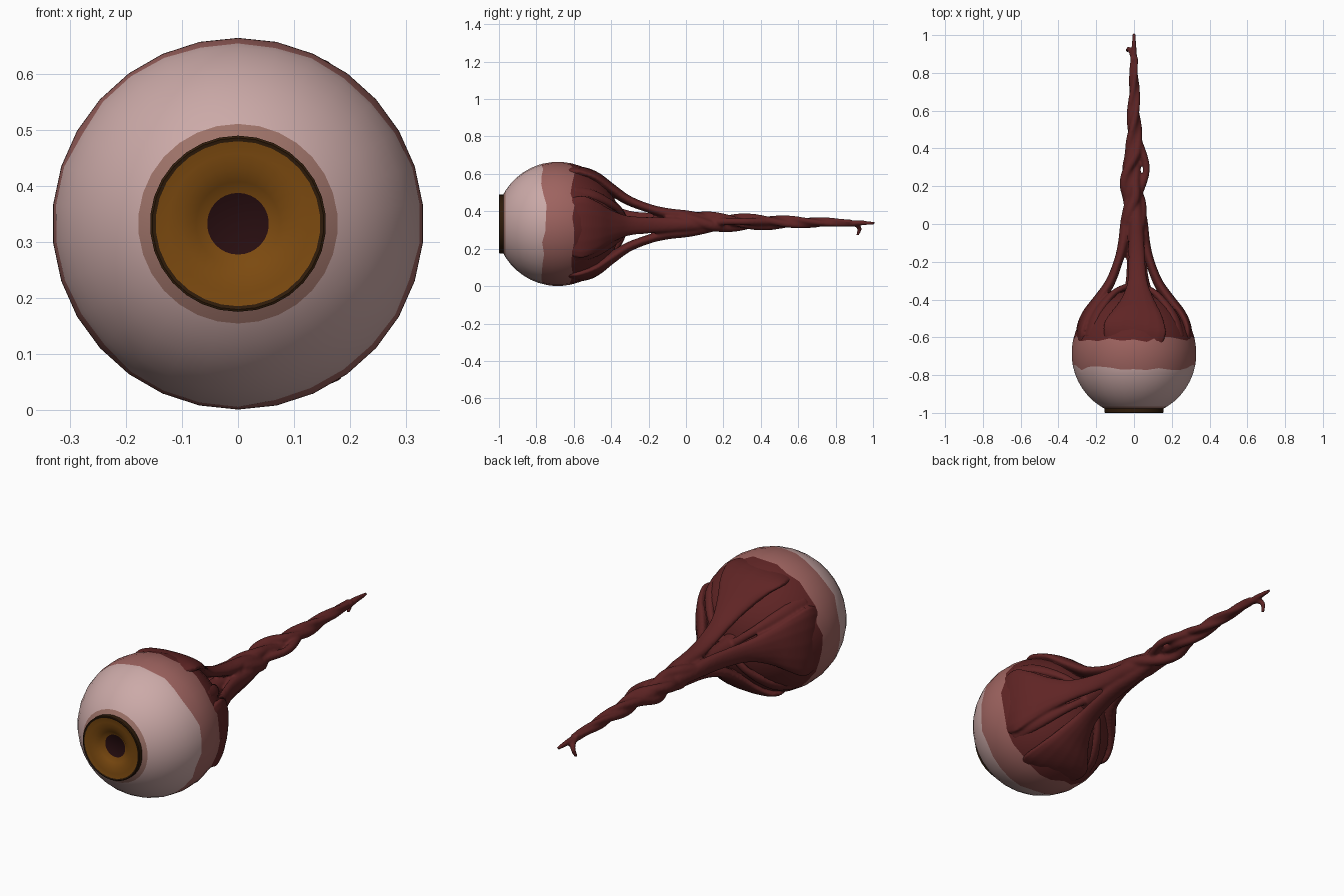
import bpy, bmesh, math, random
from mathutils import Vector

if "Cube" in bpy.data.objects:
    bpy.data.objects.remove(bpy.data.objects["Cube"])

random.seed(4)
C = Vector((0, -0.685, 0.3325))   # eyeball centre
R = 0.332


def mat(name, rgb):
    m = bpy.data.materials.new(name)
    m.diffuse_color = (*rgb, 1)
    m.use_nodes = True
    m.node_tree.nodes["Principled BSDF"].inputs["Base Color"].default_value = m.diffuse_color
    return m


pale = mat("pale_pink", (0.60, 0.40, 0.39))
pink = mat("raw_pink", (0.34, 0.125, 0.115))
red = mat("dark_red_flesh", (0.115, 0.018, 0.018))
tan = mat("tan_rim", (0.34, 0.17, 0.14))
amber = mat("amber_iris", (0.20, 0.068, 0.005))
brown = mat("dark_brown", (0.028, 0.011, 0.003))
black = mat("pupil_black_red", (0.02, 0.004, 0.005))


def finish(name, bm, mats, angle):
    bmesh.ops.recalc_face_normals(bm, faces=bm.faces)
    me = bpy.data.meshes.new(name)
    bm.to_mesh(me)
    bm.free()
    ob = bpy.data.objects.new(name, me)
    bpy.context.collection.objects.link(ob)
    for m in mats:
        me.materials.append(m)
    bpy.ops.object.select_all(action='DESELECT')
    ob.select_set(True)
    bpy.context.view_layer.objects.active = ob
    bpy.ops.object.shade_smooth_by_angle(angle=math.radians(angle))
    return ob


def lathe(name, rows, point, mats, angle, segs=30):
    """rows: material index of the band after each row; point(row, seg) -> (radius, y)."""
    bm = bmesh.new()
    rings = []
    for i in range(len(rows)):
        ring = []
        for s in range(segs):
            r, y = point(i, s)
            a = 2 * math.pi * s / segs
            ring.append(bm.verts.new((r * math.sin(a), y, C.z + r * math.cos(a))))
        rings.append(ring)
    for i in range(len(rows) - 1):
        for s in range(segs):
            t = (s + 1) % segs
            f = bm.faces.new((rings[i][s], rings[i][t], rings[i + 1][t], rings[i + 1][s]))
            f.material_index = rows[i]
    bm.faces.new(rings[-1]).material_index = rows[-1]
    return finish(name, bm, mats, angle)


# Eyeball: bands of colour with ragged borders
phis = [26, 32.4, 40, 48, 56, 64, 71, 77, 85, 94, 103, 111, 120, 130, 140, 150, 160, 170, 177]
bands = [0] + [1] * 6 + [2] * 3 + [3] * 9
ragged = {7: [random.uniform(-3, 3) for _ in range(30)],
          10: [random.uniform(-3, 3) for _ in range(30)]}


def ball_point(i, s):
    p = math.radians(phis[i] + (ragged[i][s] if i in ragged else 0))
    return R * math.sin(p), C.y - R * math.cos(p)


lathe("eyeball", bands, ball_point, [tan, pale, pink, red], 60)

# Iris: dark drum, dished amber ring, sunken pupil
iris = [(0.157, -0.955, 0), (0.157, -0.998, 0), (0.153, -1.0, 0), (0.147, -0.998, 1),
        (0.125, -0.997, 1), (0.10, -0.992, 1), (0.075, -0.982, 1), (0.055, -0.966, 2)]
lathe("iris", [p[2] for p in iris], lambda i, s: iris[i][:2], [brown, amber, black], 40)


# Flesh: tubes fused by a voxel remesh
def spline(pts, n=6):
    """Catmull-Rom through tuples of any length."""
    out = []
    for i in range(len(pts) - 1):
        q = [pts[max(0, min(len(pts) - 1, i + k))] for k in (-1, 0, 1, 2)]
        for j in range(n):
            t = j / n
            out.append([0.5 * (2 * b + (c - a) * t + (2 * a - 5 * b + 4 * c - d) * t * t
                               + (3 * b - a - 3 * c + d) * t ** 3) for a, b, c, d in zip(*q)])
    return out + [list(pts[-1])]


def tube(bm, pts, ref, n=14):
    """pts: (x, y, z, half thickness along ref, half width across)."""
    pts = spline(pts)
    pos = [Vector(p[:3]) for p in pts]
    rings = []
    for i, p in enumerate(pts):
        t = (pos[min(i + 1, len(pos) - 1)] - pos[max(i - 1, 0)]).normalized()
        u = (ref - t * ref.dot(t)).normalized()
        v = t.cross(u)
        rings.append([bm.verts.new(pos[i] + u * p[3] * math.cos(2 * math.pi * k / n)
                                   + v * p[4] * math.sin(2 * math.pi * k / n)) for k in range(n)])
    for a, b in zip(rings, rings[1:]):
        for k in range(n):
            m = (k + 1) % n
            bm.faces.new((a[k], a[m], b[m], b[k]))
    bm.faces.new(rings[0])
    bm.faces.new(rings[-1])


bm = bmesh.new()
res = bmesh.ops.create_uvsphere(bm, u_segments=40, v_segments=24, radius=R - 0.01)
bmesh.ops.translate(bm, verts=res["verts"], vec=C)

# four muscle straps gathering into the stalk: (y, distance from axis, thickness, width)
strap = [(-0.66, 0.275, 0.028, 0.14), (-0.56, 0.276, 0.03, 0.17), (-0.48, 0.247, 0.03, 0.14),
         (-0.40, 0.187, 0.03, 0.09), (-0.31, 0.128, 0.026, 0.055), (-0.2, 0.085, 0.024, 0.045),
         (-0.1, 0.058, 0.028, 0.042), (0.02, 0.042, 0.03, 0.036), (0.14, 0.02, 0.025, 0.03)]
for k in range(4):
    a0 = math.pi / 2 * k + random.uniform(-0.1, 0.1)
    pts = []
    for j, (y, d, th, w) in enumerate(strap):
        a = a0 + 0.05 * j * math.sin(k * 2 + 1)
        pts.append((d * math.sin(a), y, C.z + d * math.cos(a), th, w))
    tube(bm, pts, Vector((math.sin(a0), 0, math.cos(a0))))

# thin ridges lying on the back of the ball
for k in range(4):
    a = math.pi / 4 + math.pi / 2 * k + random.uniform(-0.2, 0.2)
    tube(bm, [(d * math.sin(a), y, C.z + d * math.cos(a), 0.016, w) for y, d, w in
              ((-0.6, 0.305, 0.03), (-0.5, 0.27, 0.03), (-0.42, 0.205, 0.025), (-0.36, 0.13, 0.02),
               (-0.33, 0.05, 0.02))], Vector((math.sin(a), 0, math.cos(a))))

# optic nerve core, from the ball to the tip
tube(bm, [(0, -0.4, C.z, 0.06, 0.06), (0, -0.25, 0.33, 0.04, 0.04), (0, 0, 0.33, 0.04, 0.04),
          (-0.01, 0.15, 0.34, 0.035, 0.035), (-0.025, 0.29, 0.347, 0.03, 0.03),
          (0, 0.45, 0.345, 0.026, 0.026), (0.005, 0.65, 0.34, 0.022, 0.02),
          (0, 0.85, 0.335, 0.018, 0.018), (0, 0.93, 0.338, 0.014, 0.014),
          (0, 1.008, 0.336, 0.008, 0.008)], Vector((0, 0, 1)))

# twisted cords wound round the nerve
for k in range(3):
    pts = []
    for j in range(14):
        y = -0.08 + j * 0.074
        f = j / 13
        a = 2.1 * k + 0.75 * j
        d = 0.036 * (1 - f) + 0.012
        cx = -0.02 if 0.2 < y < 0.36 else 0
        w = 0.022 * (1 - f) + 0.011
        pts.append((cx + d * math.sin(a) * 0.9, y, 0.341 + d * math.cos(a) * 0.75, w, w))
    tube(bm, pts, Vector((0.3, 0, 1)))

# loose side loop and hooked tendril at the tip
tube(bm, [(0.01, 0.12, 0.34, 0.02, 0.02), (0.045, 0.21, 0.345, 0.02, 0.02),
          (0.065, 0.28, 0.345, 0.018, 0.018), (0.055, 0.35, 0.345, 0.02, 0.02),
          (0.015, 0.46, 0.345, 0.02, 0.02)], Vector((0, 0, 1)))
tube(bm, [(0, 0.86, 0.335, 0.014, 0.014), (-0.012, 0.905, 0.33, 0.014, 0.014),
          (-0.028, 0.928, 0.308, 0.012, 0.012), (-0.036, 0.915, 0.27, 0.008, 0.008)],
     Vector((1, 0, 0.2)))

flesh = finish("flesh_and_nerve", bm, [red], 60)
mod = flesh.modifiers.new("fuse", 'REMESH')
mod.mode = 'VOXEL'
mod.voxel_size = 0.007
sm = flesh.modifiers.new("soften", 'SMOOTH')
sm.factor = 0.5
sm.iterations = 4
for m in ("fuse", "soften"):
    bpy.ops.object.modifier_apply(modifier=m)

# drop the part hidden inside the eyeball
bm = bmesh.new()
bm.from_mesh(flesh.data)
bmesh.ops.delete(bm, geom=[v for v in bm.verts if (v.co - C).length < R - 0.007], context='VERTS')
for f in bm.faces:
    f.smooth = True
    f.material_index = 0
bm.to_mesh(flesh.data)
bm.free()
